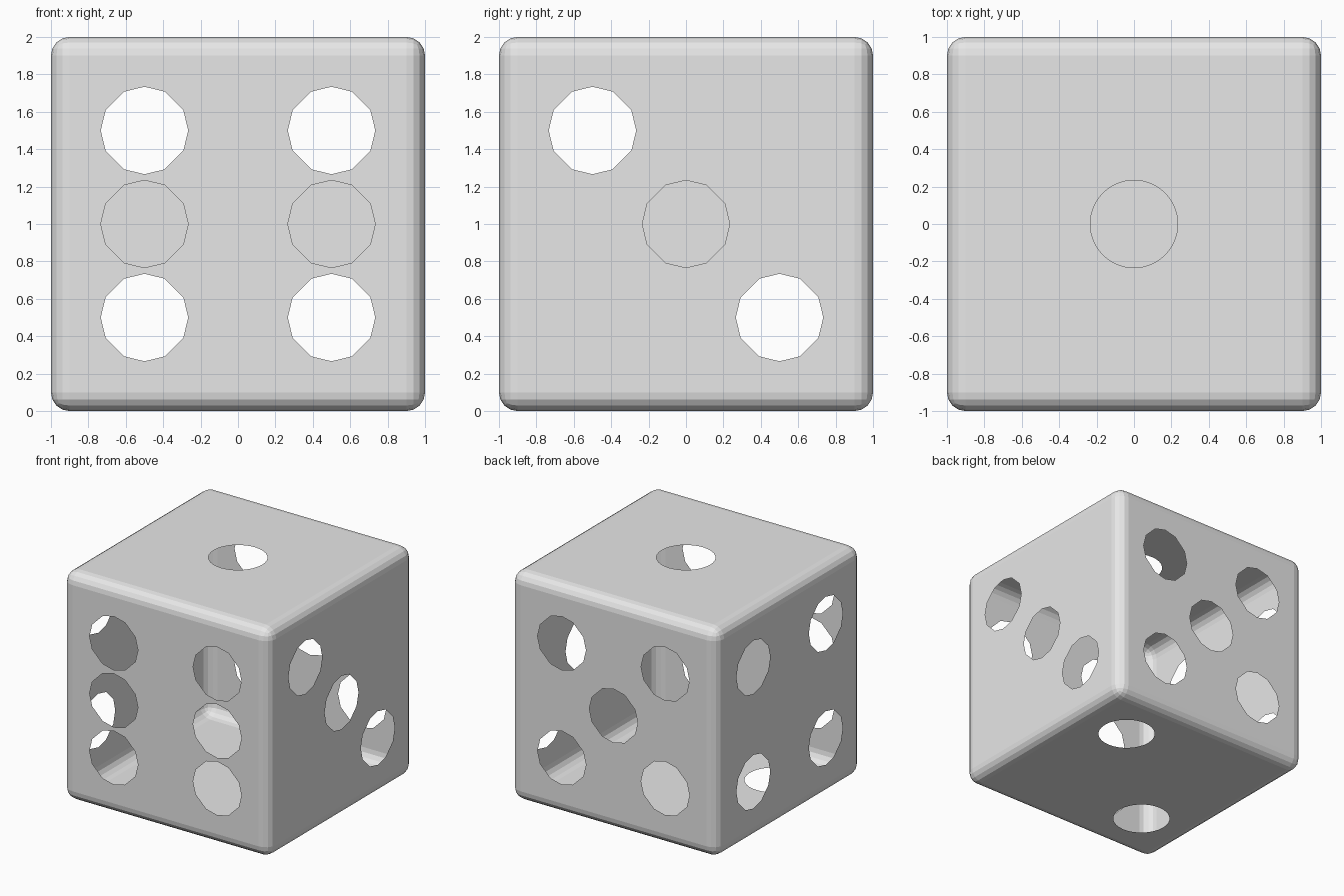
import bpy
import bmesh
from math import cos, sin, radians, tau
from mathutils import Vector, Matrix

cube = bpy.data.objects.get("Cube")
if cube:
    bpy.data.objects.remove(cube, do_unlink=True)

HALF, BEVEL, RADIUS, GAP = 1.0, 0.1, 0.234, 0.5

# Hole outlines: a coarse twelve-sided one for the walls, a fine circle for top and bottom
COARSE = [radians(q + a) for q in (0, 90, 180, 270) for a in (0, 27.5, 62.5)]
FINE = [tau * i / 32 for i in range(32)]

# Pip layouts in steps of GAP, as (horizontal, vertical) on each side
CORNERS = [(u, v) for u in (-1, 1) for v in (-1, 1)]
SIDES = [
    ((0, -1, 0), CORNERS + [(-1, 0), (1, 0)], COARSE),
    ((0, 1, 0), CORNERS + [(0, 0)], COARSE),
    ((1, 0, 0), [(-1, 1), (0, 0), (1, -1)], COARSE),
    ((-1, 0, 0), CORNERS, COARSE),
    ((0, 0, 1), [(0, 0)], FINE),
    ((0, 0, -1), [(1, 1), (-1, -1)], FINE),
]


def add_hole_loop(bm, center, u, v, angles):
    """Add a closed ring of edges and return it."""
    ring = [bm.verts.new(center + (u * cos(a) + v * sin(a)) * RADIUS) for a in angles]
    return [bm.edges.new((a, b)) for a, b in zip(ring, ring[1:] + ring[:1])]


def pierce_side(bm, normal, pips, angles):
    """Replace one flat side with a sheet that has open round holes."""
    n = Vector(normal)
    u = Vector((0, 1, 0)) if n.x else Vector((1, 0, 0))
    v = Vector((0, 1, 0)) if n.z else Vector((0, 0, 1))
    bm.normal_update()
    panel = max((f for f in bm.faces if f.normal.dot(n) > 0.999), key=lambda f: f.calc_area())
    edges = list(panel.edges)
    bmesh.ops.delete(bm, geom=[panel], context='FACES_ONLY')
    for a, b in pips:
        edges += add_hole_loop(bm, n * HALF + (u * a + v * b) * GAP, u, v, angles)
    bmesh.ops.triangle_fill(bm, edges=edges, use_beauty=True, normal=n)


# Hollow rounded cube shell
bm = bmesh.new()
bmesh.ops.create_cube(bm, size=2 * HALF)
bmesh.ops.bevel(bm, geom=bm.edges[:], offset=BEVEL, segments=4, profile=0.5, affect='EDGES')
for side in SIDES:
    pierce_side(bm, *side)
bmesh.ops.recalc_face_normals(bm, faces=bm.faces[:])
bmesh.ops.transform(bm, matrix=Matrix.Translation((0, 0, HALF)), verts=bm.verts[:])

mesh = bpy.data.meshes.new("die_shell")
bm.to_mesh(mesh)
bm.free()
shell = bpy.data.objects.new("die_shell", mesh)
bpy.context.collection.objects.link(shell)

# Single light grey colour
grey = bpy.data.materials.new("light_grey")
grey.use_nodes = True
grey.diffuse_color = (0.8, 0.8, 0.8, 1)
grey.node_tree.nodes["Principled BSDF"].inputs["Base Color"].default_value = (0.8, 0.8, 0.8, 1)
mesh.materials.append(grey)
